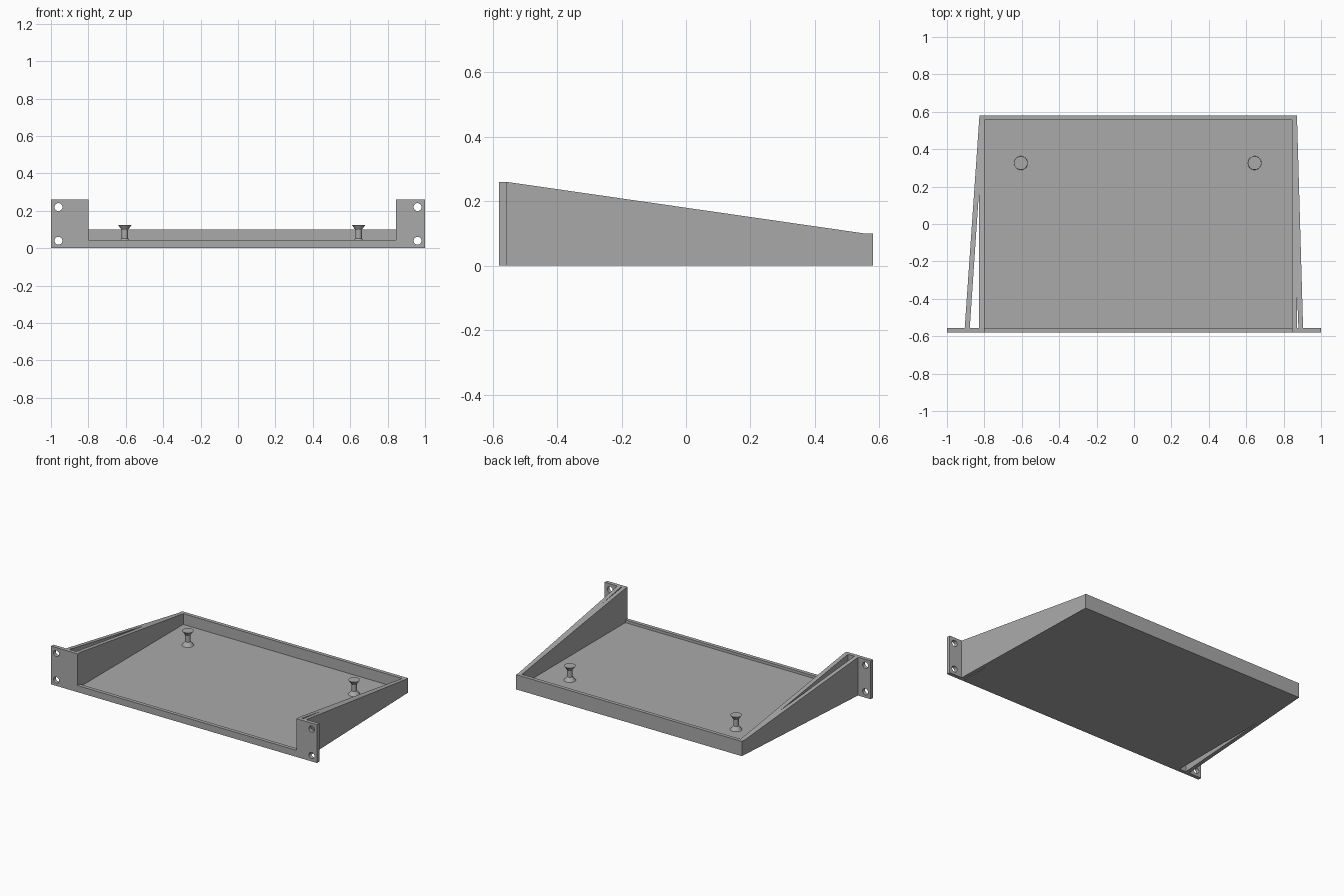
import bpy, bmesh, math
from mathutils import Vector, Matrix

cube = bpy.data.objects.get("Cube")
if cube:
    bpy.data.objects.remove(cube, do_unlink=True)

GREY = (0.40, 0.40, 0.40, 1)
metal = bpy.data.materials.new("grey metal")
metal.use_nodes = True
metal.diffuse_color = GREY
metal.node_tree.nodes["Principled BSDF"].inputs["Base Color"].default_value = GREY

FRONT, PANEL, INNER, BACK = -0.58, -0.555, 0.555, 0.58
LEFT, RIGHT = 0.845, -0.80          # inside faces of the tray
FLOOR, RIM, TALL = 0.027, 0.10, 0.26


def finish(name, bm):
    bmesh.ops.recalc_face_normals(bm, faces=bm.faces)
    mesh = bpy.data.meshes.new(name)
    bm.to_mesh(mesh)
    bm.free()
    mesh.materials.append(metal)
    obj = bpy.data.objects.new(name, mesh)
    bpy.context.collection.objects.link(obj)
    return obj


def prism(name, loops, height, matrix=Matrix(), top=None):
    """Fill an outline (further loops are holes) and extrude it upwards."""
    bm = bmesh.new()
    edges = []
    for loop in loops:
        verts = [bm.verts.new((a, b, 0)) for a, b in loop]
        edges += [bm.edges.new((v, verts[i - 1])) for i, v in enumerate(verts)]
    bmesh.ops.triangle_fill(bm, edges=edges, use_beauty=True, use_dissolve=False)
    result = bmesh.ops.extrude_face_region(bm, geom=bm.faces[:], use_keep_orig=True)
    for v in result["geom"]:
        if isinstance(v, bmesh.types.BMVert):
            v.co.z = top(v.co.y) if top else height
    bm.transform(matrix)
    return finish(name, bm)


def rect(x0, x1, y0, y1):
    return [(x0, y0), (x1, y0), (x1, y1), (x0, y1)]


def circle(x, y, r, n=32):
    return [(x + r * math.cos(i * math.tau / n), y + r * math.sin(i * math.tau / n))
            for i in range(n)]


def slope(y):
    return TALL + (RIM - TALL) * (y - PANEL) / (INNER - PANEL)


# Front panel with mounting ears and bolt holes
outline = [(-1, 0), (1, 0), (1, TALL), (LEFT, TALL), (LEFT, 0.045),
           (RIGHT, 0.045), (RIGHT, TALL), (-1, TALL)]
holes = [circle(x, z, 0.021) for x in (-0.96, 0.96) for z in (0.04, 0.22)]
upright = Matrix.Translation((0, PANEL, 0)) @ Matrix.Rotation(math.pi / 2, 4, "X")
prism("front_panel", [outline] + holes, PANEL - FRONT, upright)

# Tray floor
prism("tray_floor", [rect(RIGHT, LEFT, PANEL, INNER)], FLOOR)

# Side walls: a straight inner wall and a slanted outer wall with a gap between
def side_wall(name, inside, gap, outer_front, outer_back, gap_front, gap_end):
    prism(name, [[(inside, PANEL), (inside, INNER), (outer_back, INNER),
                  (outer_front, PANEL), (gap_front, PANEL), (gap, gap_end),
                  (gap, PANEL)]], TALL, top=slope)


side_wall("right_side_wall", RIGHT, -0.829, -0.905, -0.828, -0.878, 0.17)
side_wall("left_side_wall", LEFT, 0.871, 0.904, 0.872, 0.879, -0.345)

# Back wall
prism("back_wall", [[(-0.828, INNER), (0.872, INNER), (0.871, BACK), (-0.826, BACK)]], RIM)


# Posts with a flared foot and head
def post(name, x, y):
    profile = [(0.037, FLOOR), (0.017, 0.053), (0.017, 0.097), (0.036, 0.125)]
    bm = bmesh.new()
    rings = [[bm.verts.new((a, b, z)) for a, b in circle(x, y, r)] for r, z in profile]
    for low, high in zip(rings, rings[1:]):
        for i in range(len(low)):
            bm.faces.new((low[i - 1], low[i], high[i], high[i - 1]))
    bm.faces.new(rings[0])
    bm.faces.new(rings[-1])
    obj = finish(name, bm)
    bpy.ops.object.select_all(action="DESELECT")
    obj.select_set(True)
    bpy.context.view_layer.objects.active = obj
    bpy.ops.object.shade_smooth_by_angle(angle=math.radians(30))


post("right_post", -0.605, 0.326)
post("left_post", 0.645, 0.326)
